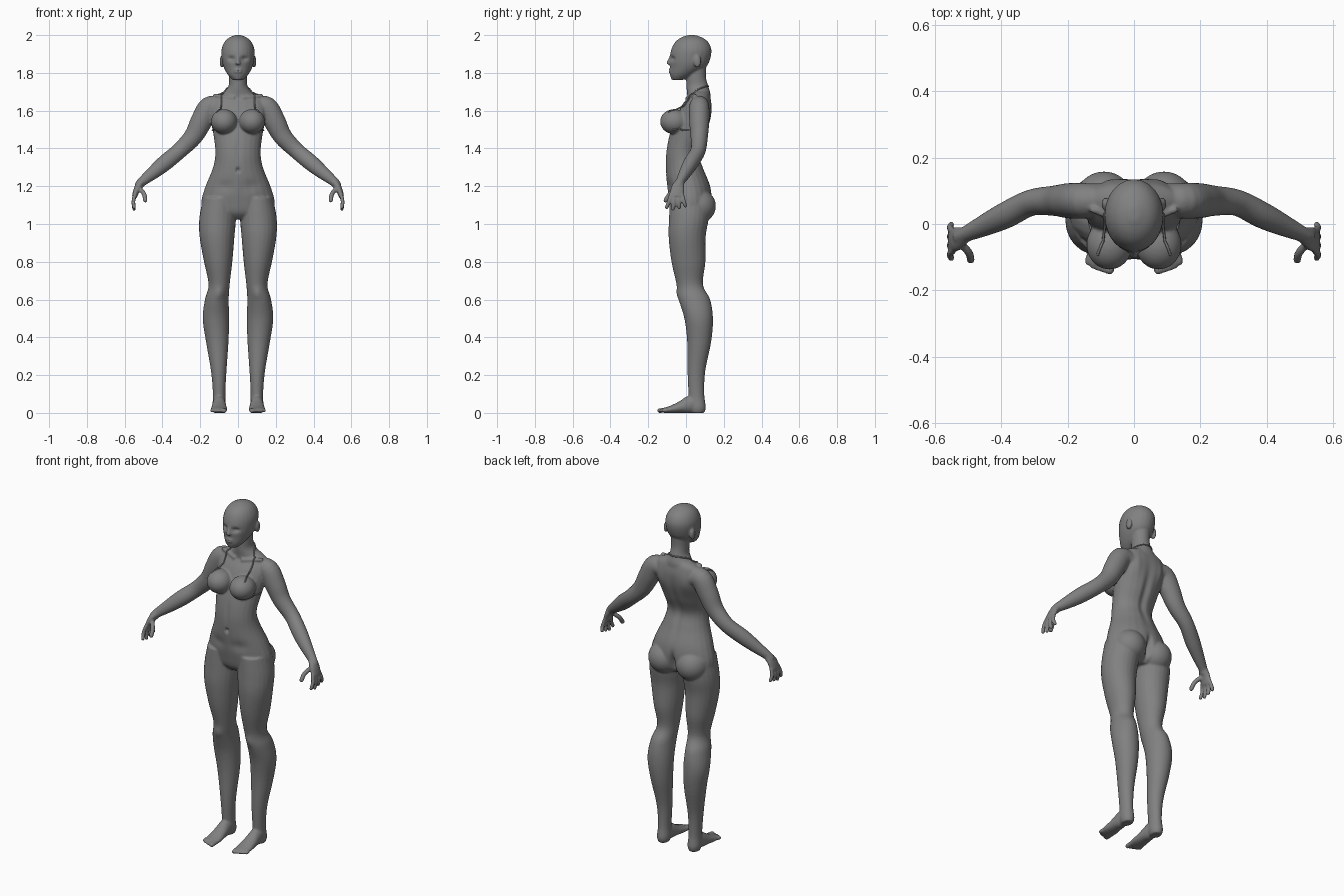
import bpy, bmesh, math
from mathutils import Vector, Matrix

cube = bpy.data.objects.get("Cube")
if cube:
    bpy.data.objects.remove(cube, do_unlink=True)

skin = bpy.data.materials.new("clay grey")
skin.use_nodes = True
grey = (0.22, 0.22, 0.22, 1)
skin.diffuse_color = grey
skin.node_tree.nodes["Principled BSDF"].inputs["Base Color"].default_value = grey

SIDES = 24
bm = bmesh.new()


def spline(rows, steps=5):
    """Catmull-Rom curve through rows of any width."""
    out = []
    last = len(rows) - 1
    for i in range(last):
        a, b, c, d = rows[max(i - 1, 0)], rows[i], rows[i + 1], rows[min(i + 2, last)]
        for s in range(steps):
            t = s / steps
            out.append([q + t / 2 * (r - p + t * (2*p - 5*q + 4*r - e + t * (3*(q - r) + e - p)))
                        for p, q, r, e in zip(a, b, c, d)])
    return out + [list(rows[-1])]


def tube(rows, side=None, both=True):
    """Loft ellipses (x, y, z, width, depth); level rings unless a side axis is given."""
    rows = spline(rows)
    for sign in (1, -1) if both else (1,):
        rings = []
        for i, (x, y, z, w, d) in enumerate(rows):
            u, v = Vector((1, 0, 0)), Vector((0, 1, 0))
            if side:
                t = Vector(rows[min(i + 1, len(rows) - 1)][:3]) - Vector(rows[max(i - 1, 0)][:3])
                t.normalize()
                u = Vector(side)
                u = (u - t * u.dot(t)).normalized()
                v = t.cross(u)
            ring = []
            for k in range(SIDES):
                a = math.tau * k / SIDES
                p = Vector((x, y, z)) + u * w * math.cos(a) + v * d * math.sin(a)
                p.x *= sign
                ring.append(bm.verts.new(p))
            rings.append(ring)
        for lo, hi in zip(rings, rings[1:]):
            for k in range(SIDES):
                n = (k + 1) % SIDES
                bm.faces.new((lo[k], lo[n], hi[n], hi[k]))
        bm.faces.new(rings[0][::-1])
        bm.faces.new(rings[-1])


def blob(centre, radii, both=True):
    for sign in (1, -1) if both else (1,):
        place = Matrix.Translation((centre[0] * sign, *centre[1:]))
        bmesh.ops.create_icosphere(bm, subdivisions=4, radius=1,
                                   matrix=place @ Matrix.Diagonal((*radii, 1)))


def digit(points, r):
    """Finger or toe with a rounded tip."""
    tube([(*p, r, r) for p in points], side=(0.9, 0.3, 0.1))
    blob(points[-1], (r, r, r))


# Head and neck
tube([(0, y, z, w, d) for z, y, w, d in (
    (1.762, -.045, .028, .028), (1.79, -.02, .054, .065), (1.83, .01, .076, .095),
    (1.87, .02, .086, .107), (1.92, .028, .088, .107), (1.96, .03, .074, .09),
    (1.985, .03, .05, .06), (2, .03, .015, .02))], both=False)
tube([(0, y, z, w, d) for z, y, w, d in (
    (1.86, .06, .05, .05), (1.78, .054, .048, .052), (1.73, .06, .051, .058),
    (1.69, .068, .08, .062), (1.65, .07, .11, .06))], both=False)

# Nose, lips and ears
tube([(0, -.08, 1.885, .008, .008), (0, -.09, 1.86, .01, .011), (0, -.095, 1.845, .014, .011)],
     side=(1, 0, 0), both=False)
blob((0, -.083, 1.81), (.023, .011, .011), both=False)
blob((0, -.066, 1.775), (.02, .015, .014), both=False)
blob((.086, .06, 1.86), (.011, .02, .033))

# Torso
tube([(0, y, z, w, d) for z, y, w, d in (
    (1.7, .075, .08, .045), (1.67, .07, .135, .06), (1.62, .055, .152, .082),
    (1.55, .035, .145, .095), (1.47, .008, .13, .097), (1.38, -.018, .12, .088),
    (1.3, -.008, .132, .1), (1.2, .015, .172, .115), (1.12, .025, .194, .113),
    (1.06, .025, .18, .098), (1.025, .02, .09, .06))], both=False)
blob((.074, -.062, 1.542), (.069, .075, .066))
blob((.09, .066, 1.095), (.09, .092, .09))
tube([(.02, .004, 1.665, .01, .01), (.13, .045, 1.682, .01, .01)], side=(0, 1, 0))

# Legs
tube([(x, y, z, w, d) for z, x, y, w, d in (
    (1.14, .1, .02, .085, .105), (1.03, .108, .015, .097, .105), (.93, .111, .006, .092, .098),
    (.8, .105, .013, .075, .09), (.68, .1, .02, .056, .07), (.6, .112, .045, .063, .083),
    (.5, .117, .067, .07, .076), (.38, .11, .07, .06, .064), (.22, .102, .055, .041, .047),
    (.1, .1, .055, .033, .042), (.03, .1, .062, .036, .043), (0, .1, .062, .028, .035))])

# Feet and toes
tube([(.1, .07, .07, .03, .03), (.1, .02, .045, .035, .045), (.1, -.03, .03, .04, .031),
      (.1, -.08, .018, .044, .02), (.1, -.12, .013, .04, .013)], side=(1, 0, 0))
for i in range(5):
    x, tip = .072 + i * .0165, -.14 + i * i * .0015
    digit([(x, -.1, .015), (x + .001, tip, .012)], .013 if i == 0 else .0095)

# Arms
tube([(x, y, z, r, r * .92) for x, y, z, r in (
    (.09, .07, 1.62, .05), (.15, .07, 1.618, .058), (.193, .07, 1.545, .058),
    (.238, .07, 1.462, .05), (.31, .064, 1.388, .043), (.385, .027, 1.325, .043),
    (.445, -.002, 1.275, .036), (.51, -.032, 1.222, .025), (.525, -.04, 1.2, .025))],
    side=(.6, 0, .6))

# Hands: palm, four fingers and thumb
tube([(.508, -.032, 1.225, .024, .022), (.532, -.044, 1.19, .036, .018),
      (.548, -.05, 1.145, .038, .014)], side=(0, 1, 0))
for i in range(4):
    y = -.08 + i * .02
    spread = -.022 + i * .013
    reach = .008 * abs(i - 1)
    digit([(.544, y, 1.16), (.554, y + spread / 2, 1.12), (.55, y + spread, 1.08 + reach)], .0105)
digit([(.525, -.055, 1.19), (.498, -.085, 1.16), (.491, -.108, 1.125)], .0125)

# Fuse everything into one smooth skin
bmesh.ops.recalc_face_normals(bm, faces=bm.faces)
rough = bpy.data.meshes.new("body_parts")
bm.to_mesh(rough)
bm.free()
body = bpy.data.objects.new("body", rough)
bpy.context.collection.objects.link(body)
remesh = body.modifiers.new("fuse", 'REMESH')
remesh.mode = 'VOXEL'
remesh.voxel_size = 0.0055
soften = body.modifiers.new("soften", 'SMOOTH')
soften.factor = 0.5
soften.iterations = 6
graph = bpy.context.evaluated_depsgraph_get()
mesh = bpy.data.meshes.new_from_object(body.evaluated_get(graph))
body.modifiers.clear()
body.data = mesh
bpy.data.meshes.remove(rough)

# Sculpting strokes: centre, radii, push (mirrored)
strokes = (
    ((.034, -.075, 1.875), (.02, .04, .013), (0, .014, 0)),     # eye socket
    ((0, -.09, 1.81), (.02, .03, .003), (0, .006, 0)),          # mouth
    ((0, -.105, 1.285), (.009, .04, .012), (0, .015, 0)),       # navel
    ((0, -.1, 1.39), (.014, .05, .08), (0, .005, 0)),           # belly line
    ((0, .11, 1.43), (.02, .09, .15), (0, -.013, 0)),           # spine
    ((0, .14, 1.09), (.016, .09, .06), (0, -.035, 0)),          # seat cleft
    ((.085, .13, 1.58), (.035, .05, .06), (0, .01, 0)),         # shoulder blade
    ((.1, -.045, .63), (.025, .04, .03), (0, -.007, 0)),        # kneecap
    ((.07, -.09, 1.2), (.05, .05, .03), (0, .007, 0)),          # groin
)
for v in mesh.vertices:
    co = v.co
    for c, r, push in strokes:
        dz = (co.z - c[2]) / r[2]
        if abs(dz) > 2.5:
            continue
        q = ((abs(co.x) - c[0]) / r[0]) ** 2 + ((co.y - c[1]) / r[1]) ** 2 + dz * dz
        if q < 6:
            co += Vector(push) * math.exp(-q)
    co.z = max(co.z, 0)
mesh.materials.clear()
mesh.materials.append(skin)
mesh.shade_smooth()
bpy.context.view_layer.update()


def cord(name, points, r=0.004):
    """Thin cord laid on the skin."""
    curve = bpy.data.curves.new(name, 'CURVE')
    curve.dimensions = '3D'
    curve.bevel_depth = r
    curve.bevel_resolution = 2
    path = spline(points)
    line = curve.splines.new('POLY')
    line.points.add(len(path) - 1)
    for spot, p in zip(line.points, path):
        hit, loc, normal, face = body.closest_point_on_mesh(p)
        spot.co = (*(loc + normal * r * 0.4), 1)
    curve.materials.append(skin)
    bpy.context.collection.objects.link(bpy.data.objects.new(name, curve))


# Halter cords
for name, s in (("left", 1), ("right", -1)):
    cord(name + "_neck_strap", [(s * x, y, z) for x, y, z in (
        (.105, -.09, 1.585), (.102, -.05, 1.635), (.092, .01, 1.69),
        (.075, .055, 1.715), (.045, .105, 1.73), (0, .12, 1.73))])
    cord(name + "_side_strap", [(s * .125, -.07, 1.5), (s * .14, -.02, 1.495), (s * .14, .02, 1.495)])
